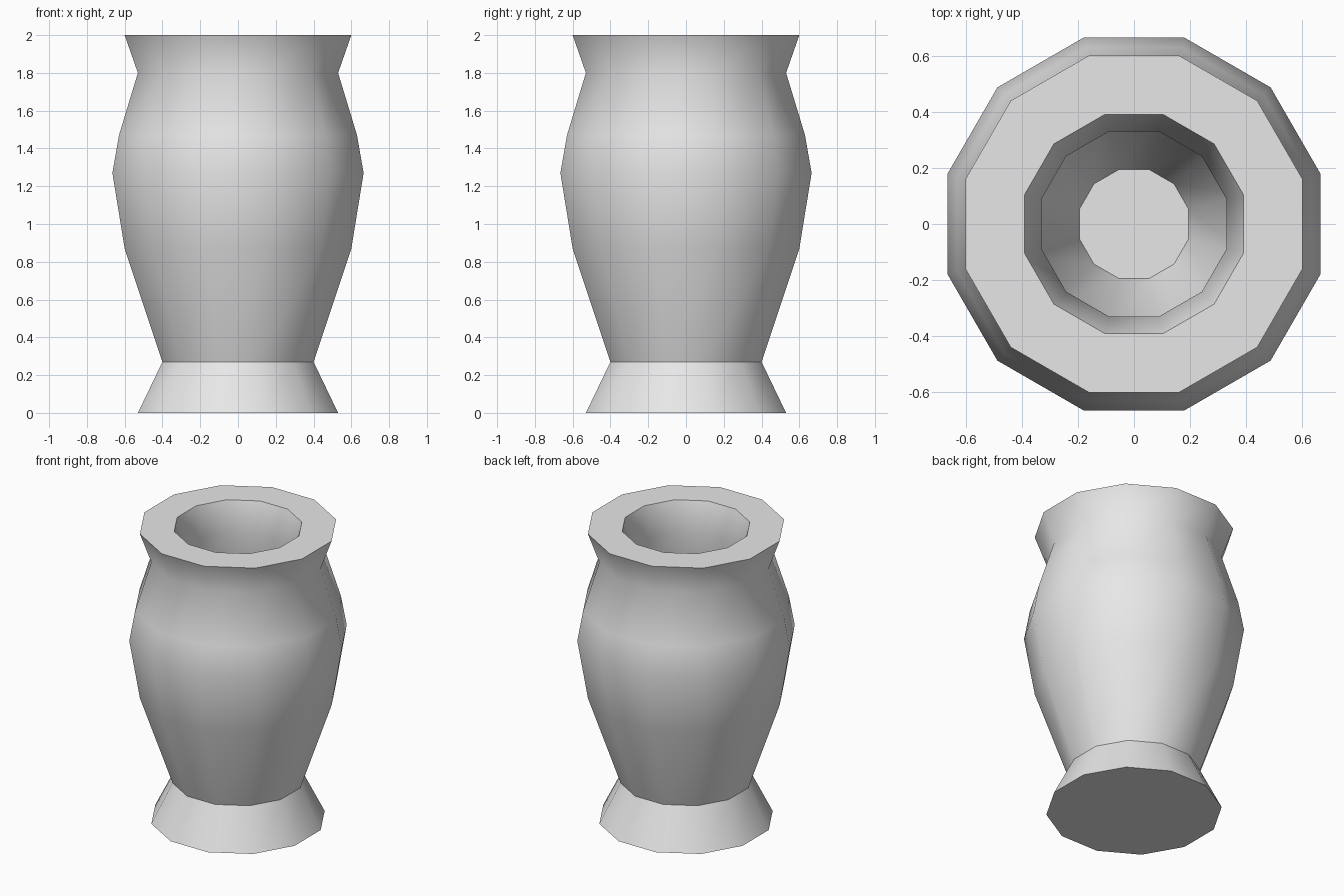
import bpy
import bmesh
import math

cube = bpy.data.objects.get("Cube")
if cube:
    bpy.data.objects.remove(cube, do_unlink=True)

SIDES = 12
FLAT = math.cos(math.pi / SIDES)  # flat-to-flat radius over corner radius

# Half-widths across the flats and heights: foot, waist, belly, neck, lip
OUTER = [(0.53, 0), (0.40, 0.27), (0.60, 0.87), (0.665, 1.27),
         (0.63, 1.47), (0.53, 1.80), (0.60, 2.0)]
# Hollow inside, from the mouth down to the floor
INNER = [(0.39, 2.0), (0.33, 1.80), (0.43, 1.47), (0.46, 1.27),
         (0.40, 0.87), (0.195, 0.27)]

# Plain grey clay
clay = bpy.data.materials.new("grey_clay")
clay.use_nodes = True
colour = (0.8, 0.8, 0.8, 1)
clay.diffuse_color = colour
clay.node_tree.nodes["Principled BSDF"].inputs["Base Color"].default_value = colour


def add_ring(bm, width, z):
    r = width / FLAT
    angles = [(i + 0.5) * math.tau / SIDES for i in range(SIDES)]
    return [bm.verts.new((r * math.cos(a), r * math.sin(a), z)) for a in angles]


# Vase body: bridge the rings, then close the base and the inner floor
bm = bmesh.new()
rings = [add_ring(bm, w, z) for w, z in OUTER + INNER]
for low, high in zip(rings, rings[1:]):
    for i in range(SIDES):
        j = (i + 1) % SIDES
        bm.faces.new((low[i], low[j], high[j], high[i]))
bm.faces.new(rings[0][::-1])
bm.faces.new(rings[-1])
bmesh.ops.recalc_face_normals(bm, faces=bm.faces)

mesh = bpy.data.meshes.new("vase")
bm.to_mesh(mesh)
bm.free()
mesh.materials.append(clay)
vase = bpy.data.objects.new("vase", mesh)
bpy.context.collection.objects.link(vase)

# Smooth body with crisp waist, rim and base edges
bpy.ops.object.select_all(action='DESELECT')
vase.select_set(True)
bpy.context.view_layer.objects.active = vase
bpy.ops.object.shade_smooth_by_angle(angle=math.radians(40))
